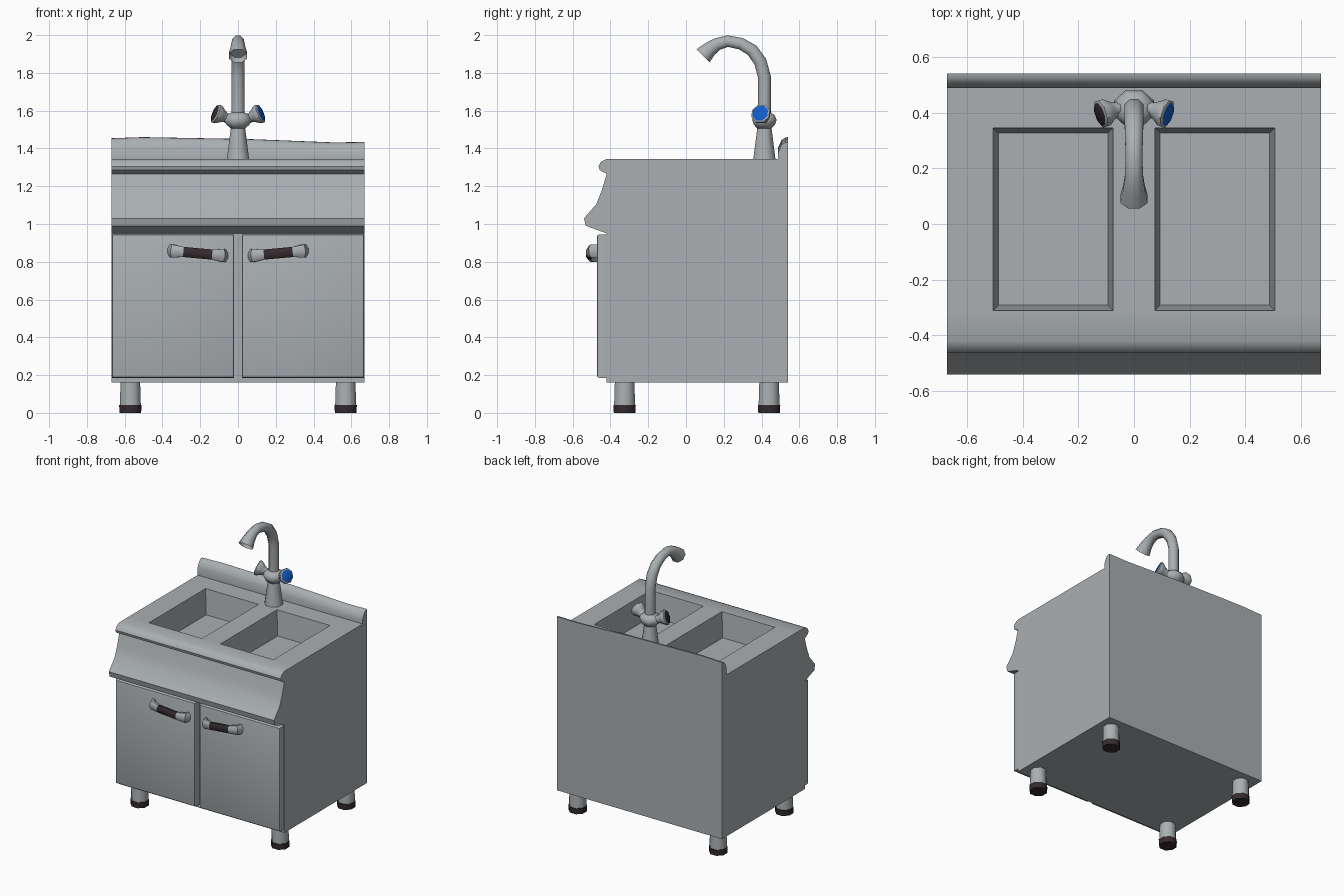
import bpy, bmesh, math
from mathutils import Vector

if "Cube" in bpy.data.objects:
    bpy.data.objects.remove(bpy.data.objects["Cube"])


def material(name, rgb):
    m = bpy.data.materials.new(name)
    m.diffuse_color = (*rgb, 1)
    m.use_nodes = True
    m.node_tree.nodes["Principled BSDF"].inputs["Base Color"].default_value = m.diffuse_color
    return m


STEEL = material("steel grey", (0.40, 0.43, 0.445))
DARK = material("dark rubber", (0.035, 0.024, 0.028))
BLUE = material("cold blue", (0.006, 0.11, 0.60))


def finish(bm, name, mats, angle):
    bmesh.ops.recalc_face_normals(bm, faces=bm.faces)
    me = bpy.data.meshes.new(name)
    bm.to_mesh(me)
    bm.free()
    ob = bpy.data.objects.new(name, me)
    bpy.context.collection.objects.link(ob)
    for m in mats:
        me.materials.append(m)
    bpy.ops.object.select_all(action='DESELECT')
    ob.select_set(True)
    bpy.context.view_layer.objects.active = ob
    bpy.ops.object.shade_smooth_by_angle(angle=math.radians(angle))
    return ob


def tube(name, pts, radii, hint, mats=(STEEL,), segs=None, end_mat=0, sides=8,
         recess=None, angle=50):
    """Loft rings along a path; radii are numbers or (along hint, across) pairs."""
    bm = bmesh.new()
    pts = [Vector(p) for p in pts]
    hint = Vector(hint)
    rings = []
    for i, p in enumerate(pts):
        t = (pts[min(i + 1, len(pts) - 1)] - pts[max(i - 1, 0)]).normalized()
        u = (hint - t * hint.dot(t)).normalized()
        v = t.cross(u)
        r = radii[i]
        ru, rv = r if isinstance(r, tuple) else (r, r)
        ang = [2 * math.pi * (k + 0.5) / sides for k in range(sides)]
        rings.append([bm.verts.new(p + u * ru * math.cos(a) + v * rv * math.sin(a)) for a in ang])
    for i in range(len(rings) - 1):
        for k in range(sides):
            j = (k + 1) % sides
            f = bm.faces.new((rings[i][k], rings[i][j], rings[i + 1][j], rings[i + 1][k]))
            f.material_index = segs[i] if segs else 0
    start = bm.faces.new(rings[0][::-1])
    start.material_index = segs[0] if segs else 0
    end = bm.faces.new(rings[-1])
    end.material_index = end_mat
    if recess:
        bm.normal_update()
        bmesh.ops.inset_individual(bm, faces=[end], thickness=recess[0])
        d = -end.normal * recess[1]
        for vert in end.verts:
            vert.co += d
    return finish(bm, name, mats, angle)


# Cabinet: side profile lofted across x, basins pushed into the top
profile = [(-0.42, 0.16), (-0.42, 0.95), (-0.53, 0.99), (-0.54, 1.03), (-0.475, 1.105),
           (-0.445, 1.18), (-0.42, 1.265), (-0.457, 1.285), (-0.463, 1.305), (-0.45, 1.33),
           (-0.42, 1.345), (-0.31, 1.345), (0.345, 1.345), (0.488, 1.345), (0.488, 1.405),
           (0.506, 1.445), (0.525, 1.458), (0.54, 1.46), (0.54, 0.16)]
stations = [(-0.67, -0.006), (-0.505, 0), (-0.075, -0.008),
            (0.075, -0.011), (0.505, -0.028), (0.67, -0.026)]
bm = bmesh.new()
rows = [[bm.verts.new((x, y, z + (dz if z > 1.4 else 0))) for y, z in profile]
        for x, dz in stations]
n = len(profile)
basins = []
for i in range(len(rows) - 1):
    for k in range(n):
        j = (k + 1) % n
        f = bm.faces.new((rows[i][k], rows[i + 1][k], rows[i + 1][j], rows[i][j]))
        if k == 11 and i in (1, 3):
            basins.append(f)
bm.faces.new(rows[0])
bm.faces.new(rows[-1][::-1])
bmesh.ops.recalc_face_normals(bm, faces=bm.faces)
bmesh.ops.inset_individual(bm, faces=basins, thickness=0.027)
for f in basins:
    for v in f.verts:
        v.co.z -= 0.18
finish(bm, "cabinet_body", [STEEL], 40)

for s, side in ((-1, "left"), (1, "right")):
    # Door with softened edges
    bm = bmesh.new()
    bmesh.ops.create_cube(bm, size=1)
    for v in bm.verts:
        v.co = (s * 0.344 + v.co.x * 0.648, -0.4445 + v.co.y * 0.055, 0.565 + v.co.z * 0.76)
    edges = [e for e in bm.edges if all(v.co.y < -0.45 for v in e.verts)]
    bmesh.ops.bevel(bm, geom=edges, offset=0.014, segments=2, profile=0.5, affect='EDGES')
    finish(bm, side + "_door", [STEEL], 40)

    # Tilted handle with flared ends and a dark grip
    path = [(-0.142, -0.465), (-0.132, -0.498), (-0.075, -0.511),
            (0.075, -0.511), (0.132, -0.498), (0.142, -0.465)]
    tube(side + "_door_handle",
         [(s * 0.213 + x, y, 0.845 + s * 0.09 * x) for x, y in path],
         [(0.037, 0.02), (0.037, 0.022), (0.029, 0.02),
          (0.029, 0.02), (0.037, 0.022), (0.037, 0.02)],
         (0, 0, 1), (STEEL, DARK), [0, 0, 1, 0, 0])

    # Legs with rubber feet
    for y, end in ((-0.325, "front"), (0.44, "back")):
        tube(f"{end}_{side}_leg",
             [(s * 0.57, y, z) for z in (0, 0.042, 0.0425, 0.165)],
             [0.062, 0.064, 0.06, 0.056], (1, 0, 0), (STEEL, DARK), [1, 1, 0])

    # Tap knob with coloured cap
    axis = Vector((s, -0.33, 0.42)).normalized()
    base = Vector((s * 0.035, 0.422, 1.55))
    tube(side + "_tap_knob",
         [base + axis * t for t in (0, 0.035, 0.055, 0.08, 0.095, 0.1)],
         [0.03, 0.026, 0.036, 0.053, 0.053, 0.045], (0, 0, 1),
         (STEEL, BLUE if s > 0 else DARK), end_mat=1, angle=42)

# Tap base and valve body
tube("tap_base", [(0, 0.415, 1.34), (0, 0.415, 1.53)], [0.064, 0.038], (1, 0, 0))
tube("tap_valve_body", [(0, 0.415, z) for z in (1.505, 1.525, 1.55, 1.575, 1.592)],
     [(0.04, 0.04), (0.065, 0.06), (0.078, 0.07), (0.065, 0.06), (0.036, 0.036)], (1, 0, 0))

# Curved spout with flared open nozzle
spout = [(0.415, 1.58), (0.415, 1.78), (0.393, 1.86), (0.35, 1.92), (0.29, 1.955),
         (0.22, 1.968), (0.165, 1.952), (0.125, 1.925), (0.09, 1.89)]
tube("tap_spout", [(0, y, z) for y, z in spout],
     [0.037, 0.037, 0.037, 0.036, 0.034, 0.033, 0.036, 0.043, 0.053],
     (1, 0, 0), recess=(0.009, 0.03))
